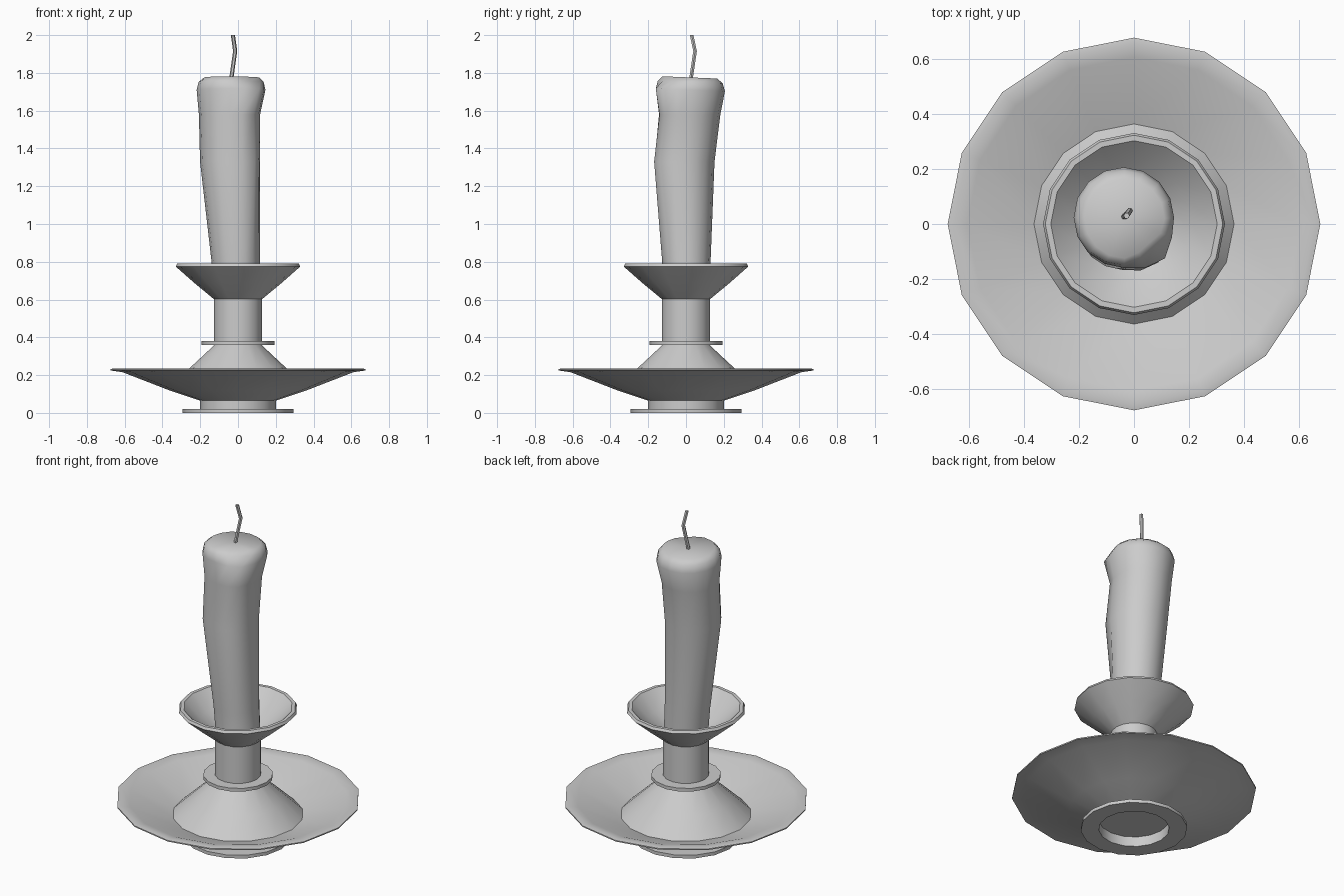
import bpy, math
from mathutils import Vector

if "Cube" in bpy.data.objects:
    bpy.data.objects.remove(bpy.data.objects["Cube"])

SIDES = 16
grey = bpy.data.materials.new("plain_grey")
grey.diffuse_color = (0.6, 0.6, 0.6, 1)
grey.use_nodes = True
grey.node_tree.nodes["Principled BSDF"].inputs["Base Color"].default_value = grey.diffuse_color


def make(name, rings, angle):
    """Skin a list of rings; a ring with one point closes the end."""
    verts, faces, starts = [], [], []
    for ring in rings:
        starts.append(len(verts))
        verts += [tuple(p) for p in ring]
    for k in range(len(rings) - 1):
        a, b = starts[k], starts[k + 1]
        na, nb = len(rings[k]), len(rings[k + 1])
        n = max(na, nb)
        for i in range(n):
            j = (i + 1) % n
            if na == 1:
                faces.append((a, b + j, b + i))
            elif nb == 1:
                faces.append((a + i, a + j, b))
            else:
                faces.append((a + i, a + j, b + j, b + i))
    mesh = bpy.data.meshes.new(name)
    mesh.from_pydata(verts, [], faces)
    mesh.materials.append(grey)
    obj = bpy.data.objects.new(name, mesh)
    bpy.context.collection.objects.link(obj)
    bpy.ops.object.select_all(action='DESELECT')
    obj.select_set(True)
    bpy.context.view_layer.objects.active = obj
    bpy.ops.object.shade_smooth_by_angle(angle=math.radians(angle))
    return obj


def circle(r, z, cx=0, cy=0, n=SIDES):
    if r == 0:
        return [(cx, cy, z)]
    return [(cx + r * math.cos(2 * math.pi * i / n),
             cy + r * math.sin(2 * math.pi * i / n), z) for i in range(n)]


def lathe(name, profile, angle=35):
    return make(name, [circle(r, z) for r, z in profile], angle)


# Foot: flange and hollow neck
lathe("foot", [(0, 0.06), (0.195, 0.06), (0.195, 0), (0.295, 0),
               (0.295, 0.02), (0.2, 0.02), (0.2, 0.068)])
# Wide drip dish with a soft rim
lathe("drip_dish", [(0.195, 0.063), (0.36, 0.118), (0.61, 0.215), (0.676, 0.225),
                    (0.676, 0.232), (0.655, 0.236), (0.605, 0.226),
                    (0.36, 0.135), (0.33, 0.125)], 45)
# Cone rising out of the dish
lathe("cone", [(0.365, 0.134), (0.255, 0.238), (0.122, 0.362)])
# Collar
lathe("collar", [(0.11, 0.36), (0.193, 0.36), (0.193, 0.38), (0.125, 0.38)])
# Stem
lathe("stem", [(0.128, 0.375), (0.128, 0.605)])
# Candle cup
lathe("candle_cup", [(0.125, 0.6), (0.23, 0.687), (0.33, 0.775), (0.322, 0.79),
                     (0.302, 0.79), (0.21, 0.7), (0.12, 0.635), (0, 0.635)])

# Candle: leaning wax column (z, centre x, centre y, radius, drip bulge)
levels = [(0.64, 0, 0, 0.125, 0), (0.8, -0.012, 0.002, 0.128, 0),
          (1.33, -0.043, -0.007, 0.158, 0.03), (1.58, -0.045, 0.02, 0.162, 0.02),
          (1.71, -0.037, 0.024, 0.182, 0.03), (1.752, -0.036, 0.022, 0.172, -0.025),
          (1.776, -0.034, 0.02, 0.145, -0.02)]
rings = [[(0, 0, 0.64)]]
for z, cx, cy, r, drip in levels:
    ring = []
    for i in range(SIDES):
        a = 2 * math.pi * i / SIDES
        d = math.cos(a + math.radians(50))
        rr = r + drip * max(0, d) ** 12
        y = cy + rr * math.sin(a)
        tilt = -0.04 * (y - cy) if z > 1.7 else 0
        ring.append((cx + rr * math.cos(a), y, z + tilt))
    rings.append(ring)
rings.append([(-0.034, 0.025, 1.772)])
make("candle", rings, 70)

# Wick: thin bent tube
path = [(-0.037, 0.025, 1.76), (-0.015, 0.048, 1.915), (-0.027, 0.03, 2.0)]
rings = [circle(0.011, p[2], p[0], p[1], 6) for p in path]
rings.append([Vector(path[-1])])
make("wick", rings, 50)
